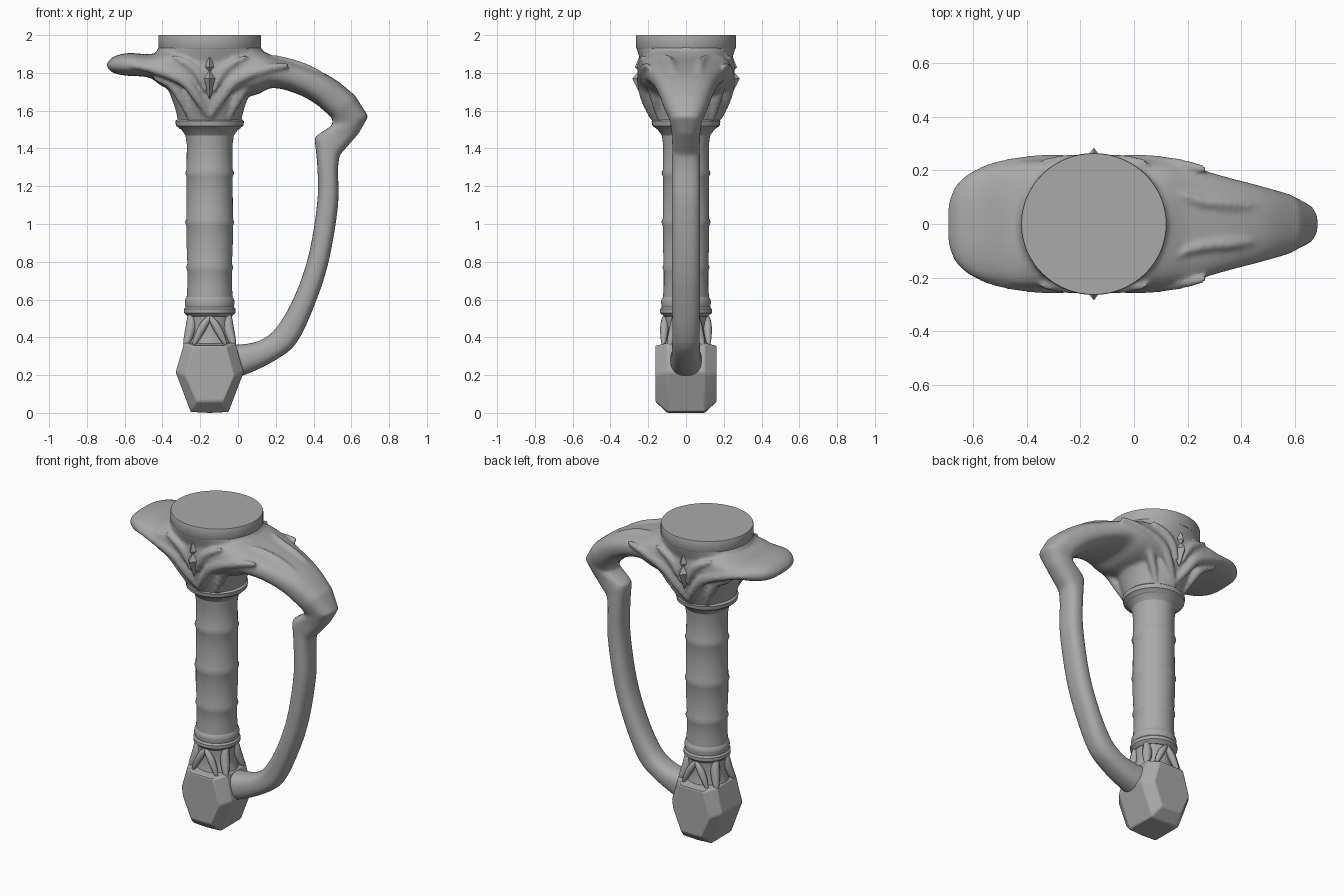
import bpy, bmesh, math
from mathutils import Vector

if "Cube" in bpy.data.objects:
    bpy.data.objects.remove(bpy.data.objects["Cube"])

AXIS = -0.15
steel = bpy.data.materials.new("grey_steel")
steel.use_nodes = True
steel.diffuse_color = (0.4, 0.4, 0.4, 1)
steel.node_tree.nodes["Principled BSDF"].inputs["Base Color"].default_value = (0.4, 0.4, 0.4, 1)


def finish(bm, name, angle=35):
    bmesh.ops.recalc_face_normals(bm, faces=bm.faces)
    mesh = bpy.data.meshes.new(name)
    bm.to_mesh(mesh)
    bm.free()
    mesh.materials.append(steel)
    ob = bpy.data.objects.new(name, mesh)
    bpy.context.collection.objects.link(ob)
    bpy.ops.object.select_all(action="DESELECT")
    ob.select_set(True)
    bpy.context.view_layer.objects.active = ob
    if angle:
        bpy.ops.object.shade_smooth_by_angle(angle=math.radians(angle))
    return ob


def skin(bm, rings):
    """Bridge a list of point rings and cap both ends."""
    loops = [[bm.verts.new(p) for p in ring] for ring in rings]
    n = len(loops[0])
    for a, b in zip(loops, loops[1:]):
        for i in range(n):
            j = (i + 1) % n
            bm.faces.new((a[i], a[j], b[j], b[i]))
    bm.faces.new(loops[0])
    bm.faces.new(loops[-1])


def stack(bm, profile, n=48):
    """Stack ellipses (z, rx, ry) around the grip axis."""
    ang = [math.tau * i / n for i in range(n)]
    skin(bm, [[(AXIS + rx * math.cos(a), ry * math.sin(a), z) for a in ang]
              for z, rx, ry in profile])


def smooth_rows(rows, steps=4):
    """Catmull-Rom interpolation of tuples."""
    out = []
    for i in range(len(rows) - 1):
        quad = [Vector(rows[min(max(i + k, 0), len(rows) - 1)]) for k in (-1, 0, 1, 2)]
        a, b, c, d = quad
        for s in range(steps):
            t = s / steps
            out.append(0.5 * (2 * b + (c - a) * t + (2 * a - 5 * b + 4 * c - d) * t * t
                              + (3 * b - a - 3 * c + d) * t ** 3))
    return out + [Vector(rows[-1])]


def arm(bm, stations, n=28, power=0.8):
    """Loft sections spanning two silhouette points with a half width in y."""
    rings = []
    for tx, tz, bx, bz, w in stations:
        mid = Vector(((tx + bx) / 2, 0, (tz + bz) / 2))
        half = Vector(((tx - bx) / 2, 0, (tz - bz) / 2))
        ring = []
        for i in range(n):
            c, s = math.cos(math.tau * i / n), math.sin(math.tau * i / n)
            c = math.copysign(abs(c) ** power, c)
            s = math.copysign(abs(s) ** power, s)
            ring.append(mid + half * s + Vector((0, w * c, 0)))
        rings.append(ring)
    skin(bm, rings)


def ridge(bm, path, radius):
    """Tapered tube along a path, mirrored front and back."""
    pts = smooth_rows(path, 6)
    for side in (-1, 1):
        rings = []
        for k, p in enumerate(pts):
            t = pts[min(k + 1, len(pts) - 1)] - pts[max(k - 1, 0)]
            u = t.cross(Vector((0, 1, 0))).normalized()
            v = t.cross(u).normalized()
            r = radius * (0.35 + 0.65 * math.sin(math.pi * k / (len(pts) - 1)))
            ring = [p + r * (u * math.cos(a) + v * math.sin(a))
                    for a in (math.tau * i / 8 for i in range(8))]
            rings.append([(q.x, side * q.y, q.z) for q in ring])
        skin(bm, rings)


def gem(bm, z_low, z_mid, z_top, half, y_face):
    """Pointed diamond stud, front and back."""
    for s in (-1, 1):
        pts = [(AXIS, s * 0.23, z_low), (AXIS, s * 0.23, z_top), (AXIS - half, s * 0.22, z_mid),
               (AXIS + half, s * 0.22, z_mid), (AXIS, s * y_face, z_mid), (AXIS, s * 0.15, z_mid)]
        bmesh.ops.convex_hull(bm, input=[bm.verts.new(p) for p in pts])


# Guard: wing, swept arm and knuckle bow
bm = bmesh.new()
wing = [(-.695, 1.85, -.69, 1.825, .08), (-.66, 1.885, -.66, 1.8, .15),
        (-.58, 1.905, -.59, 1.785, .205), (-.46, 1.9, -.47, 1.775, .228),
        (-.36, 1.93, -.38, 1.72, .24), (-.15, 1.94, -.15, 1.66, .245),
        (.08, 1.93, .08, 1.68, .24), (.2, 1.885, .18, 1.72, .222),
        (.35, 1.84, .31, 1.69, .18), (.5, 1.775, .42, 1.63, .145),
        (.62, 1.68, .5, 1.56, .115)]
arm(bm, smooth_rows(wing))
arm(bm, [wing[-2], wing[-1], (.69, 1.57, .5, 1.525, .085),
         (.64, 1.48, .405, 1.46, .075), (.535, 1.36, .41, 1.4, .072)])
bow = [(.55, 1.42, .405, 1.45, .072), (.53, 1.3, .42, 1.3, .075), (.53, 1.1, .42, 1.12, .075),
       (.48, .8, .375, .84, .075), (.405, .57, .3, .62, .075), (.31, .37, .21, .46, .072),
       (.2, .28, .13, .39, .075), (.06, .21, .04, .365, .08), (-.06, .17, -.06, .36, .09)]
arm(bm, smooth_rows(bow))

# Flared throat under the guard
stack(bm, [(1.5, .165, .16), (1.56, .17, .18), (1.62, .185, .205), (1.7, .215, .225),
           (1.78, .27, .235), (1.86, .3, .24), (1.94, .27, .265)])

# Sweeping ridges on the throat and along the guard edges
for d in (-1, 1):
    far = AXIS + d * 0.3
    ridge(bm, [(AXIS, .18, 1.56), (AXIS + d * .06, .215, 1.66), (AXIS + d * .14, .23, 1.76),
               (far, .222, 1.82), (AXIS + d * .42, .205, 1.84)], .032)
    ridge(bm, [(AXIS + d * .1, .14, 1.55), (AXIS + d * .14, .16, 1.64),
               (AXIS + d * .2, .185, 1.73), (far, .2, 1.775)], .026)
    ridge(bm, [(AXIS + d * .02, .235, 1.7), (AXIS + d * .08, .24, 1.82),
               (AXIS + d * .2, .232, 1.89)], .022)
ridge(bm, [(.15, .12, 1.89), (.25, .085, 1.865), (.4, .07, 1.81), (.56, .045, 1.71)], .022)

# Fuse the cast guard into one soft surface
guard = finish(bm, "guard_and_bow", 0)
fuse = guard.modifiers.new("fuse", "REMESH")
fuse.mode = "VOXEL"
fuse.voxel_size = 0.011
fuse.use_smooth_shade = True
soften = guard.modifiers.new("soften", "SMOOTH")
soften.factor = 0.5
soften.iterations = 5

# Diamond studs
bm = bmesh.new()
gem(bm, 1.66, 1.77, 1.83, .05, .285)
gem(bm, 1.79, 1.83, 1.93, .04, .27)
finish(bm, "diamond_studs", 20)

# Blade seat disc
bm = bmesh.new()
stack(bm, [(1.925, .268, .26), (1.935, .272, .265), (1.995, .272, .265), (2, .27, .263)], 64)
finish(bm, "blade_seat")

# Grip with raised bands
bm = bmesh.new()
profile = [(.56, .125)]
for z, r in ((.77, .121), (1.01, .126), (1.27, .125)):
    profile += [(z - .1, r - .003), (z - .02, r - .003), (z, r + .004), (z + .02, r - .003)]
profile += [(1.42, .121), (1.5, .132)]
stack(bm, [(z, r, r) for z, r in profile])
finish(bm, "grip", 50)

# Collars at both ends of the grip
for name, rows in (("upper_collar", [(1.465, .125), (1.5, .15), (1.52, .178), (1.545, .182), (1.56, .165)]),
                   ("lower_collar", [(.51, .115), (.53, .137), (.55, .137), (.56, .128),
                                     (.585, .132), (.6, .13), (.615, .12)])):
    bm = bmesh.new()
    stack(bm, [(z, r, r) for z, r in rows])
    finish(bm, name)

# Neck with pointed arch ribs
bm = bmesh.new()
stack(bm, [(.3, .15, .13), (.37, .13, .115), (.44, .108, .1), (.54, .115, .115)])
for d in (-1, 1):
    ridge(bm, [(AXIS, .115, .51), (AXIS + d * .04, .115, .45), (AXIS + d * .085, .12, .36)], .022)
    ridge(bm, [(AXIS + d * .1, .05, .53), (AXIS + d * .1, .06, .45), (AXIS + d * .13, .09, .35)], .028)
finish(bm, "neck", 50)

# Faceted pommel: small hexagon faces front and back, wide belt between
bm = bmesh.new()
face = [(-.13, .2), (-.085, .355), (.085, .355), (.13, .2), (.07, .06), (-.07, .06)]
belt = [(-.18, .215), (-.135, .37), (.135, .37), (.18, .215), (.1, .005), (-.1, .005)]
for outline, depth in ((face, .162), (belt, .1)):
    for s in (-1, 1):
        for x, z in outline:
            bm.verts.new((AXIS + x, s * depth, z))
for s in (-1, 1):
    bm.verts.new((AXIS, s * .1, 0))
bmesh.ops.convex_hull(bm, input=bm.verts[:])
pommel = finish(bm, "pommel", 15)
bevel = pommel.modifiers.new("worn_edges", "BEVEL")
bevel.width = 0.008
bevel.segments = 2
bevel.limit_method = "ANGLE"
bevel.angle_limit = math.radians(15)
